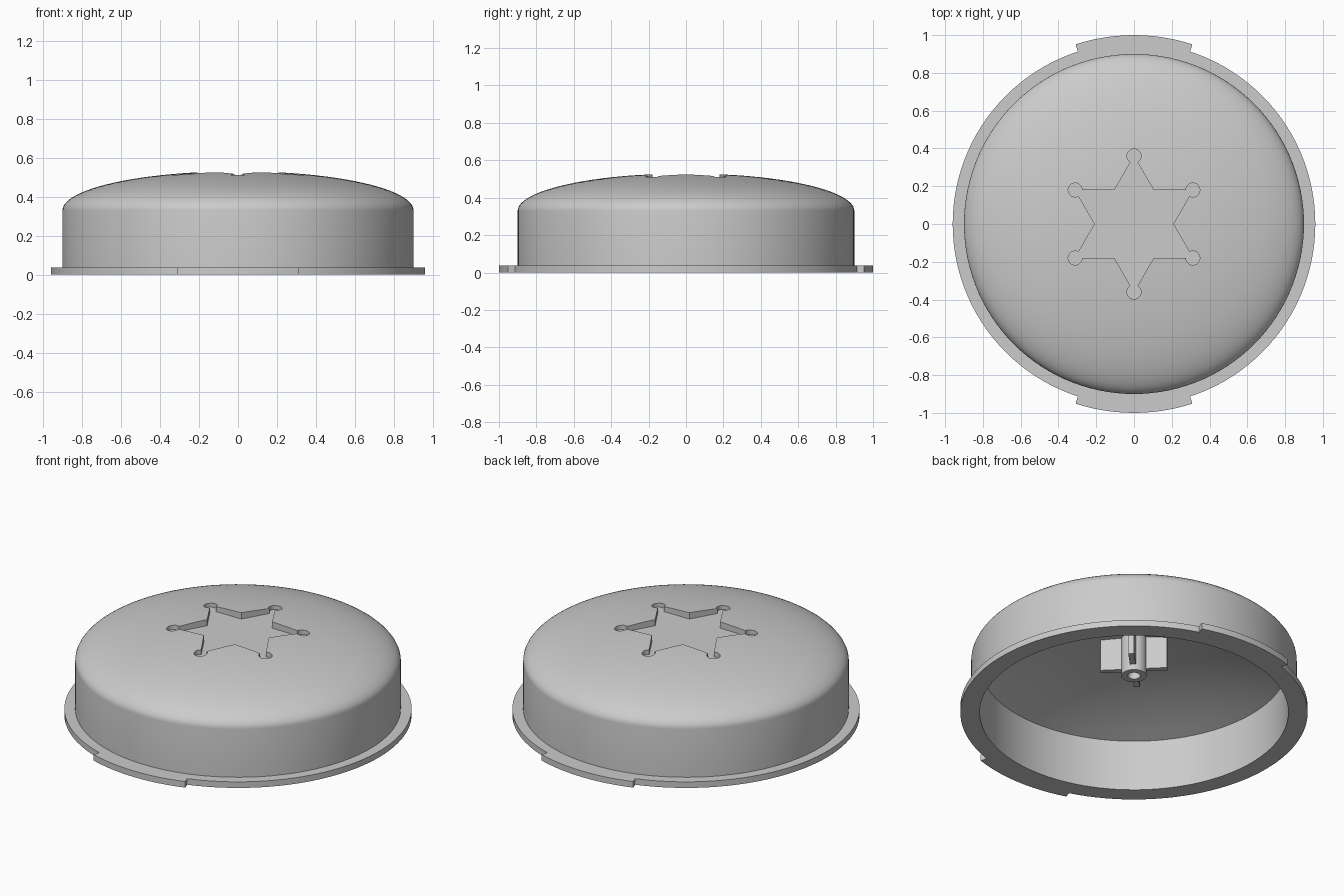
import bpy, bmesh
from math import sin, cos, pi, radians
from mathutils import Matrix

if "Cube" in bpy.data.objects:
    bpy.data.objects.remove(bpy.data.objects["Cube"], do_unlink=True)

grey = bpy.data.materials.new("plain grey")
grey.use_nodes = True
grey.diffuse_color = (0.6, 0.6, 0.6, 1)
grey.node_tree.nodes["Principled BSDF"].inputs["Base Color"].default_value = (0.6, 0.6, 0.6, 1)


def finish(bm, name):
    bmesh.ops.remove_doubles(bm, verts=bm.verts, dist=1e-5)
    bmesh.ops.recalc_face_normals(bm, faces=bm.faces)
    mesh = bpy.data.meshes.new(name)
    bm.to_mesh(mesh)
    bm.free()
    mesh.materials.append(grey)
    obj = bpy.data.objects.new(name, mesh)
    bpy.context.collection.objects.link(obj)
    return obj


def activate(obj):
    bpy.ops.object.select_all(action='DESELECT')
    obj.select_set(True)
    bpy.context.view_layer.objects.active = obj


def lathe(name, columns, profile, closed=False):
    """Revolve profile(rim) -> [(r, z)] through columns of (angle, rim)."""
    bm = bmesh.new()
    rings = [[bm.verts.new((r * cos(a), r * sin(a), z)) for r, z in profile(rim)]
             for a, rim in columns]
    for i, ring in enumerate(rings):
        after = rings[(i + 1) % len(rings)]
        count = len(ring)
        for j in range(count if closed else count - 1):
            k = (j + 1) % count
            bm.faces.new((ring[j], after[j], after[k], ring[k]))
    return finish(bm, name)


# Cover: flange, wall, dome outside and shallow ceiling inside
RIM, TAB, WALL, INNER, FLANGE = 0.96, 1.0, 0.9, 0.853, 0.037


def cover_profile(rim):
    pts = [(INNER * i / 12, 0.31 + 0.16 * (1 - (i / 12) ** 2)) for i in range(13)]
    pts += [(INNER, 0), (RIM, 0), (rim, 0), (rim, FLANGE), (RIM, FLANGE), (WALL, FLANGE)]
    pts += [(WALL * cos(t), 0.33 + 0.2 * sin(t))
            for t in (pi / 2 * i / 24 for i in range(25))]
    return pts


# Rim widens to a tab at the front and the back, with a step at each tab end
columns = []
for deg in range(0, 360, 3):
    off = abs(deg % 180 - 90)
    a = radians(deg)
    if off == 18:
        pair = [(a, RIM), (a, TAB)]
        columns += pair if deg % 180 < 90 else pair[::-1]
    else:
        columns.append((a, TAB if off < 18 else RIM))
cover = lathe("domed_cover", columns, cover_profile)

# Six-pointed star recess with a round pocket at each tip
bm = bmesh.new()
outline = []
TIP = 0.36
for k in range(6):
    a = radians(30 + 60 * k)
    for i in range(21):
        b = a + radians(-150 + 15 * i)
        outline.append((TIP * cos(a) + 0.037 * cos(b), TIP * sin(a) + 0.037 * sin(b)))
    notch = a + pi / 6
    outline.append((TIP / 3 ** 0.5 * cos(notch), TIP / 3 ** 0.5 * sin(notch)))
face = bm.faces.new([bm.verts.new((x, y, 0.486)) for x, y in outline])
top = bmesh.ops.extrude_face_region(bm, geom=[face])["geom"]
bmesh.ops.translate(bm, vec=(0, 0, 0.2),
                    verts=[v for v in top if isinstance(v, bmesh.types.BMVert)])
cutter = finish(bm, "star_cutter")
cutter.hide_render = True

cut = cover.modifiers.new("star recess", 'BOOLEAN')
cut.operation = 'DIFFERENCE'
cut.solver = 'EXACT'
cut.object = cutter
activate(cover)
bpy.ops.object.modifier_apply(modifier=cut.name)
bpy.data.objects.remove(cutter, do_unlink=True)

# Hollow boss under the ceiling
boss = lathe("centre_boss", [(radians(d), 0) for d in range(0, 360, 10)],
             lambda rim: [(0, 0.4), (0.035, 0.4), (0.035, 0.235),
                          (0.07, 0.235), (0.07, 0.475)])

# Four diagonal ribs bracing the boss
bm = bmesh.new()
for k in range(4):
    bmesh.ops.create_cube(bm, size=1, matrix=Matrix.Rotation(radians(45 + 90 * k), 4, 'Z')
                          @ Matrix.Translation((0.12, 0, 0.372))
                          @ Matrix.Diagonal((0.13, 0.032, 0.204, 1)))
finish(bm, "boss_ribs")

for obj in (cover, boss):
    activate(obj)
    bpy.ops.object.shade_smooth_by_angle(angle=radians(30))
